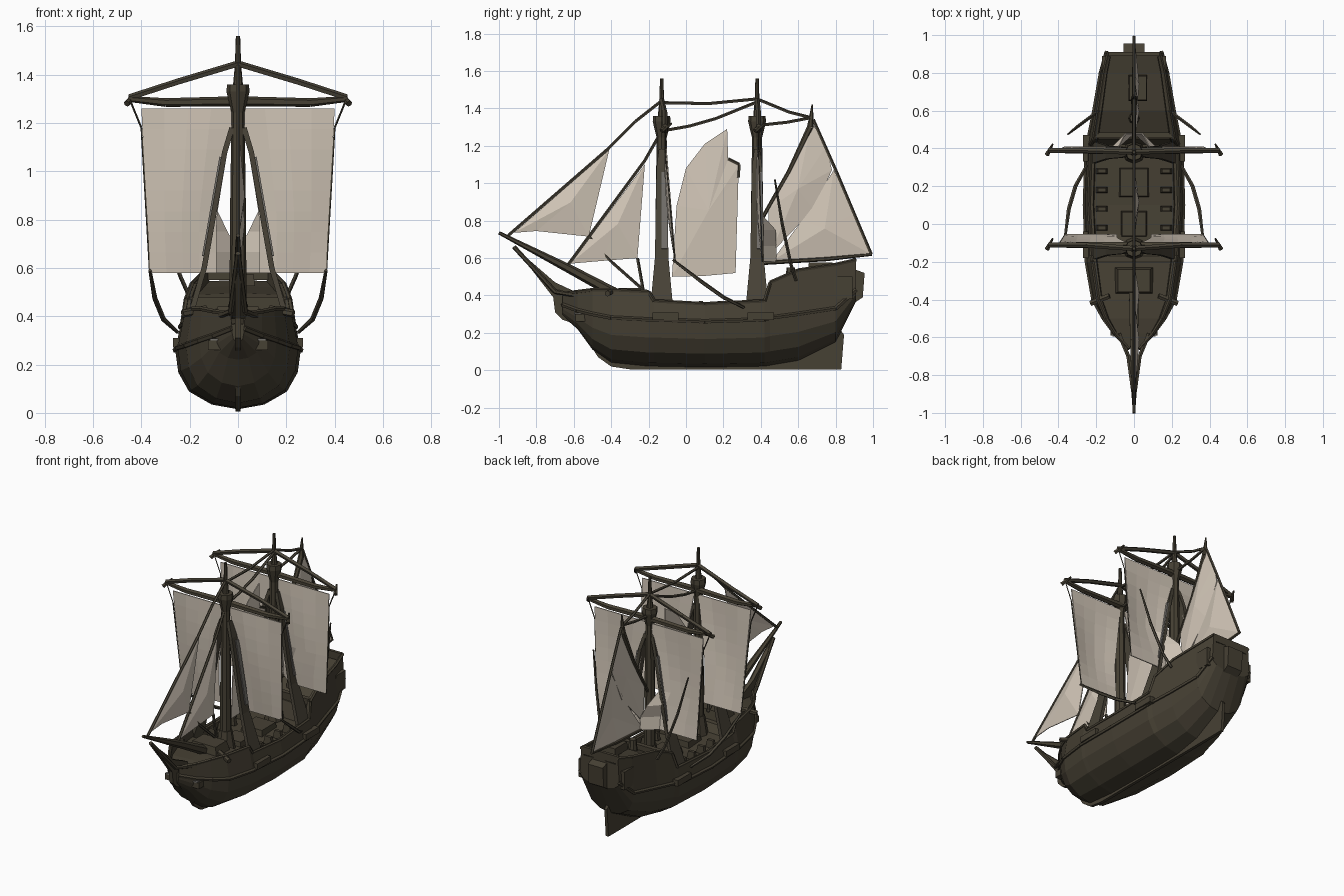
import bpy, bmesh, math
from mathutils import Vector

cube = bpy.data.objects.get("Cube")
if cube:
    bpy.data.objects.remove(cube, do_unlink=True)


def material(name, rgb):
    m = bpy.data.materials.new(name)
    m.use_nodes = True
    m.diffuse_color = (*rgb, 1)
    m.node_tree.nodes["Principled BSDF"].inputs["Base Color"].default_value = (*rgb, 1)
    return m


WOOD = material("dark wood", (0.062, 0.052, 0.034))
ROPE = material("weathered rope", (0.064, 0.055, 0.038))
GREY = material("grey ratlines", (0.17, 0.16, 0.145))
CLOTH = material("sail cloth", (0.64, 0.565, 0.475))


def finish(name, bm, mat, thickness=0):
    bmesh.ops.recalc_face_normals(bm, faces=bm.faces)
    mesh = bpy.data.meshes.new(name)
    bm.to_mesh(mesh)
    bm.free()
    mesh.materials.append(mat)
    ob = bpy.data.objects.new(name, mesh)
    bpy.context.collection.objects.link(ob)
    if thickness:
        mod = ob.modifiers.new("thickness", 'SOLIDIFY')
        mod.thickness, mod.offset = thickness, 0
    return ob


def tube(name, pts, radii, mat=WOOD, sides=6):
    """Tapered spar or rope through the points."""
    bm = bmesh.new()
    pts = [Vector(p) for p in pts]
    if not isinstance(radii, (list, tuple)):
        radii = [radii] * len(pts)
    for a, b, ra, rb in zip(pts, pts[1:], radii, radii[1:]):
        d = b - a
        mtx = d.to_track_quat('Z', 'Y').to_matrix().to_4x4()
        mtx.translation = (a + b) / 2
        bmesh.ops.create_cone(bm, cap_ends=True, segments=sides, radius1=ra,
                              radius2=rb, depth=d.length, matrix=mtx)
    return finish(name, bm, mat)


def box(name, center, size, mat=WOOD, taper=1.0):
    bm = bmesh.new()
    bmesh.ops.create_cube(bm, size=1)
    for v in bm.verts:
        k = taper if v.co.z > 0 else 1
        v.co = Vector(center) + Vector((v.co.x * size[0] * k, v.co.y * size[1] * k,
                                        v.co.z * size[2]))
    return finish(name, bm, mat)


def plate(name, profile, mat, thickness, belly=0):
    """Flat shape on the centre plane from (y, z) points."""
    bm = bmesh.new()
    f = bm.faces.new([bm.verts.new((0, y, z)) for y, z in profile])
    if belly:
        for v in bmesh.ops.poke(bm, faces=[f])["verts"]:
            v.co.x += belly
    return finish(name, bm, mat, thickness)


def strip(name, rows, mat, thickness=0):
    """Skin rows of points into quads."""
    bm = bmesh.new()
    grid = [[bm.verts.new(p) for p in row] for row in rows]
    for r, q in zip(grid, grid[1:]):
        for i in range(len(r) - 1):
            bm.faces.new((r[i], r[i + 1], q[i + 1], q[i]))
    return finish(name, bm, mat, thickness)


# Hull stations: y, keel z, widest z, rail z, widest half width, rail half width
STATIONS = [
    (-0.66, 0.29, 0.35, 0.41, 0.025, 0.03), (-0.58, 0.22, 0.32, 0.42, 0.10, 0.10),
    (-0.50, 0.11, 0.30, 0.43, 0.16, 0.15), (-0.40, 0.04, 0.28, 0.43, 0.215, 0.19),
    (-0.20, 0.02, 0.27, 0.42, 0.25, 0.22), (-0.17, 0.02, 0.27, 0.37, 0.25, 0.225),
    (0.10, 0.015, 0.26, 0.355, 0.26, 0.24), (0.42, 0.02, 0.27, 0.37, 0.25, 0.23),
    (0.45, 0.025, 0.28, 0.47, 0.24, 0.215), (0.60, 0.05, 0.30, 0.535, 0.21, 0.19),
    (0.80, 0.15, 0.33, 0.565, 0.175, 0.16), (0.91, 0.37, 0.43, 0.59, 0.145, 0.135),
]


def section(y, zb, zw, zt, ww, wt):
    h = zw - zb
    deck = zt - 0.045
    half = [(ww, zw), (wt, zt), (wt * 0.9, zt), (wt * 0.88, deck)]
    low = [(ww * 0.42, zb + h * 0.08), (ww * 0.78, zb + h * 0.3), (ww * 0.95, zb + h * 0.62)]
    right = low + half
    loop = [(0, zb)] + right + [(0, deck + 0.006)] + [(-x, z) for x, z in reversed(right)]
    return [(x, y, z) for x, z in loop]


bm = bmesh.new()
rings = [[bm.verts.new(p) for p in section(*s)] for s in STATIONS]
for a, b in zip(rings, rings[1:]):
    for i in range(len(a)):
        j = (i + 1) % len(a)
        bm.faces.new((a[i], a[j], b[j], b[i]))
bm.faces.new(rings[0])
bm.faces.new(rings[-1])
finish("hull", bm, WOOD)

# Keel, stem, rudder and stern
plate("keel", [(-0.58, 0.24), (-0.47, 0.07), (-0.40, 0.02), (-0.3, 0.005), (0.83, 0.005),
               (0.845, 0.19), (0.80, 0.25), (0.82, 0.36), (0.7, 0.3), (0.3, 0.1), (-0.3, 0.1)],
      WOOD, 0.02)
plate("stem_head", [(-0.48, 0.14), (-0.57, 0.24), (-0.66, 0.27), (-0.70, 0.31), (-0.71, 0.39),
                    (-0.78, 0.48), (-0.92, 0.66), (-0.70, 0.47), (-0.55, 0.4)], WOOD, 0.025)
plate("stern_gallery", [(0.82, 0.36), (0.90, 0.36), (0.945, 0.39), (0.955, 0.52), (0.90, 0.54),
                        (0.82, 0.52)], WOOD, 0.11)

# Wales, channels, catheads and headrails
for s in (-1, 1):
    tag = "right" if s < 0 else "left"
    tube(tag + "_wale", [(s * c[4], c[0], c[2]) for c in STATIONS], 0.012, sides=5)
    tube(tag + "_upper_rail", [(s * c[5], c[0], c[3]) for c in STATIONS], 0.01, sides=5)
    tube(tag + "_cathead", [(s * 0.13, -0.38, 0.43), (s * 0.23, -0.42, 0.41)], 0.016)
    tube(tag + "_headrail", [(s * 0.08, -0.58, 0.40), (s * 0.03, -0.70, 0.42),
                             (0, -0.92, 0.66)], 0.012)
    box(tag + "_quarter_gallery", (s * 0.15, 0.84, 0.44), (0.04, 0.10, 0.12))
    box(tag + "_hawse_box", (s * 0.085, -0.55, 0.28), (0.08, 0.08, 0.04))
    box(tag + "_hawse_grating", (s * 0.085, -0.575, 0.303), (0.06, 0.04, 0.008), GREY)
    for i in range(4):
        box(f"{tag}_gun_{i}", (s * 0.17, -0.02 + i * 0.1, 0.345), (0.06, 0.03, 0.05), taper=0.7)

# Deck fittings
box("fore_hatch", (0, 0.0, 0.33), (0.14, 0.14, 0.05), taper=0.9)
box("main_hatch", (0, 0.22, 0.33), (0.16, 0.16, 0.05), taper=0.9)
box("fore_cabin", (0, -0.30, 0.41), (0.20, 0.14, 0.06), taper=0.85)
box("quarter_bulkhead", (0, 0.47, 0.42), (0.40, 0.03, 0.12))
box("deck_house", (0.02, 0.72, 0.55), (0.10, 0.14, 0.05), taper=0.9)
box("stern_rail", (0, 0.90, 0.575), (0.27, 0.02, 0.05))
tube("capstan", [(0, 0.56, 0.47), (0, 0.56, 0.55)], [0.03, 0.022], sides=8)


def square_sail(name, y, lean, join):
    """Two cloth halves parted around the mast, optionally joined low down."""
    for s in (-1, 1):
        rows = []
        for i in range(9):
            t = i / 8
            z = 1.26 - 0.68 * t
            inner = 0.015 + 0.075 * min(1, t * 1.5)
            sag = 0
            if join and i > 5:
                inner = 0.045 if i == 6 else 0
                sag = 0.075
            outer = 0.40 - 0.035 * t
            rows.append([(s * (inner + (outer - inner) * k / 4),
                          y + lean * t + (sag if k == 0 else 0)
                          - 0.02 * math.sin(math.pi * t) * math.sin(math.pi * k / 4),
                          z) for k in range(5)])
        strip(f"{name}_{'right' if s < 0 else 'left'}", rows, CLOTH, 0.006)


# Masts with tops, yards, shrouds and square sails
for name, y, yard_y, lean in (("fore", -0.13, -0.112, 0.055), ("main", 0.38, 0.388, 0.02)):
    tube(name + "_mast", [(0, y, 0.28), (0, y, 0.9), (0, y, 1.30), (0, y, 1.44), (0, y, 1.56)],
         [0.037, 0.032, 0.026, 0.013, 0.009], sides=8)
    tube(name + "_top", [(0, y, 1.24), (0, y, 1.33), (0, y, 1.36)], [0.026, 0.048, 0.045], sides=8)
    tube(name + "_mast_step", [(0, y, 0.27), (0, y, 0.45)], [0.07, 0.04], sides=8)
    tube(name + "_yard", [(x, yard_y, z) for x, z in
                          ((-0.455, 1.30), (-0.3, 1.285), (0, 1.29), (0.3, 1.285), (0.455, 1.30))],
         [0.012, 0.018, 0.021, 0.018, 0.012])
    square_sail(name + "_sail", yard_y, lean, name == "main")
    for s in (-1, 1):
        tag = f"{name}_{'right' if s < 0 else 'left'}"
        tube(tag + "_lift", [(0, y, 1.445), (s * 0.25, yard_y, 1.37), (s * 0.45, yard_y, 1.305)],
             0.014, ROPE, 5)
        tube(tag + "_yard_tip", [(s * 0.46, yard_y - 0.02, 1.28), (s * 0.43, yard_y + 0.035, 1.32)],
             [0.014, 0.005])
        tube(tag + "_leech_rope", [(s * 0.445, yard_y, 1.29), (s * 0.40, yard_y, 1.18),
                                   (s * 0.365, yard_y + lean, 0.58)], 0.004, ROPE, 4)
        strip(tag + "_shroud", [[(s * x, y - w, z), (s * x, y + w, z)] for x, z, w in
                                ((0.025, 1.18, 0.015), (0.055, 1.08, 0.028),
                                 (0.14, 0.6, 0.036), (0.23, 0.29, 0.065))], ROPE, 0.022)
        strip(tag + "_ratlines", [[(s * x, y, z), (s * x, y + 0.03, z)] for x, z in
                                  ((0.073, 1.06), (0.145, 0.65))], GREY, 0.008)
        box(tag + "_channel", (s * 0.25, y + 0.02, 0.29), (0.04, 0.14, 0.04))

# Sheets running from the sails down to the hull
for s in (-1, 1):
    tag = "right" if s < 0 else "left"
    tube(tag + "_fore_sheet", [(s * 0.365, -0.07, 0.59), (s * 0.345, 0.08, 0.475),
                               (s * 0.31, 0.20, 0.39), (s * 0.25, 0.31, 0.335)],
         [0.007, 0.011, 0.011, 0.008], ROPE, 5)
    tube(tag + "_main_sheet", [(s * 0.35, 0.475, 1.02), (s * 0.30, 0.515, 0.78),
                               (s * 0.24, 0.56, 0.57), (s * 0.20, 0.59, 0.48)],
         [0.005, 0.009, 0.009, 0.009], ROPE, 5)

# Bowsprit and stays
tube("bowsprit", [(0, -0.36, 0.40), (0, -0.62, 0.54), (0, -1.0, 0.735)], [0.03, 0.024, 0.009])
STAYS = {
    "jib_stay": [(-0.13, 1.44), (-0.27, 1.33), (-0.42, 1.18), (-0.95, 0.72)],
    "fore_stay": [(-0.14, 1.26), (-0.22, 1.12), (-0.64, 0.55)],
    "top_stay": [(-0.13, 1.43), (0.12, 1.425), (0.38, 1.45)],
    "fore_brace": [(-0.12, 1.28), (0.02, 1.305), (0.16, 1.345), (0.37, 1.43)],
    "main_brace": [(0.40, 1.31), (0.54, 1.325), (0.67, 1.35)],
    "aft_stay": [(0.38, 1.45), (0.55, 1.38), (0.67, 1.35)],
    "jib_sheet": [(-0.52, 0.72), (-0.40, 0.58), (-0.23, 0.43)],
    "staysail_sheet": [(-0.26, 0.60), (-0.23, 0.43)],
    "mid_leech": [(0.225, 1.13), (0.285, 1.10), (0.28, 1.03)],
    "spanker_leech": [(0.68, 1.34), (0.80, 1.07), (0.99, 0.62)],
}
for name, pts in STAYS.items():
    tube(name, [(0, y, z) for y, z in pts], 0.009, ROPE, 5)
tube("gaff", [(0, 0.40, 0.80), (0, 0.55, 1.06), (0, 0.665, 1.30), (0, 0.675, 1.42)],
     [0.010, 0.012, 0.018, 0.004])
tube("boom", [(0, 0.42, 0.575), (0, 0.75, 0.595), (0, 0.995, 0.62)], [0.012, 0.012, 0.008])

# Fore-and-aft sails
FORE_AFT = {
    "jib": [(-0.41, 1.18), (-0.92, 0.735), (-0.80, 0.745), (-0.52, 0.715)],
    "fore_staysail": [(-0.22, 1.10), (-0.62, 0.57), (-0.45, 0.585), (-0.26, 0.60)],
    "mid_staysail": [(0.22, 1.29), (0.10, 1.21), (0.0, 1.08), (-0.05, 0.88), (-0.075, 0.5),
                     (0.1, 0.505), (0.265, 0.52), (0.28, 1.04), (0.285, 1.10), (0.225, 1.13)],
    "gaff_sail": [(0.67, 1.33), (0.44, 0.86), (0.45, 0.62), (0.68, 0.86), (0.78, 1.07), (0.75, 1.2)],
    "spanker": [(0.79, 1.07), (0.62, 0.8), (0.46, 0.585), (0.72, 0.6), (0.99, 0.62), (0.9, 0.84)],
}
for name, outline in FORE_AFT.items():
    plate(name, outline, CLOTH, 0.006, belly=0.025)
